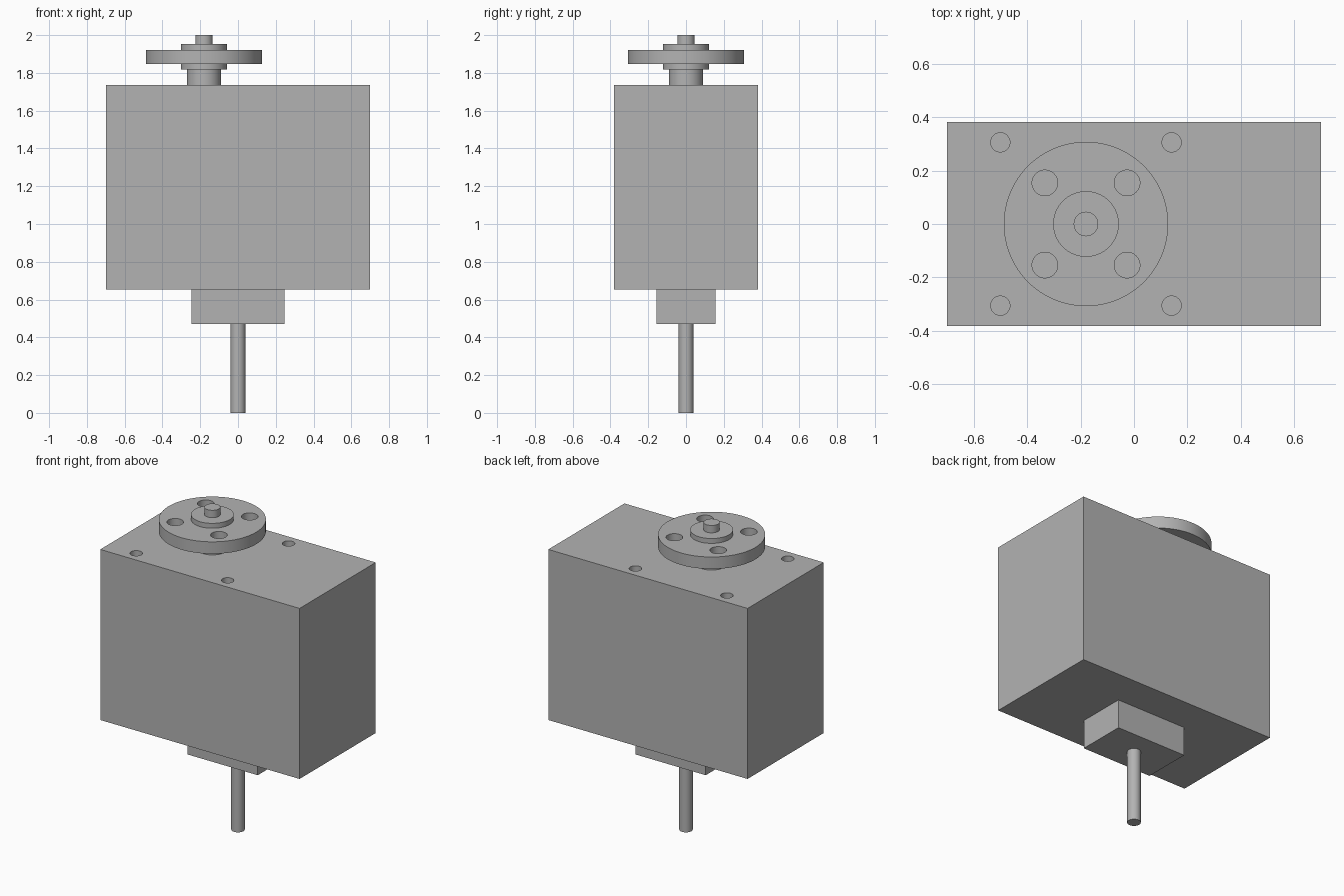
import bpy
import math

if "Cube" in bpy.data.objects:
    bpy.data.objects.remove(bpy.data.objects["Cube"], do_unlink=True)

# Single plain grey for the whole unit
GREY = (0.45, 0.45, 0.45, 1.0)
grey = bpy.data.materials.new("plain_grey")
grey.use_nodes = True
grey.diffuse_color = GREY
grey.node_tree.nodes["Principled BSDF"].inputs["Base Color"].default_value = GREY

AXLE_X = -0.18


def finish(obj, name):
    obj.name = name
    obj.data.name = name
    obj.data.materials.append(grey)
    return obj


def box(name, width, depth, z0, z1):
    bpy.ops.mesh.primitive_cube_add(size=1, location=(0, 0, (z0 + z1) / 2))
    obj = bpy.context.object
    obj.scale = (width, depth, z1 - z0)
    bpy.ops.object.transform_apply(location=False, rotation=False, scale=True)
    return finish(obj, name)


def cylinder(name, radius, z0, z1, x=0, y=0, sides=64):
    bpy.ops.mesh.primitive_cylinder_add(
        vertices=sides, radius=radius, depth=z1 - z0, location=(x, y, (z0 + z1) / 2))
    obj = finish(bpy.context.object, name)
    bpy.ops.object.shade_smooth_by_angle(angle=math.radians(30))
    return obj


def drill(target, centres, radius, z0, z1):
    """Cut one round hole at every centre."""
    for x, y in centres:
        cutter = cylinder("hole_cutter", radius, z0, z1, x, y, 48)
        cutter.hide_render = True
        bpy.context.view_layer.objects.active = target
        mod = target.modifiers.new("hole", 'BOOLEAN')
        mod.operation = 'DIFFERENCE'
        mod.solver = 'EXACT'
        mod.object = cutter
        bpy.ops.object.modifier_apply(modifier=mod.name)
        bpy.data.objects.remove(cutter, do_unlink=True)
    bpy.ops.object.select_all(action='DESELECT')
    target.select_set(True)
    bpy.context.view_layer.objects.active = target
    bpy.ops.object.shade_smooth_by_angle(angle=math.radians(30))


def corners(x, dx, dy):
    return [(x + sx * dx, sy * dy) for sx in (-1, 1) for sy in (-1, 1)]


# Gearbox housing with four blind mounting holes around the axle
housing = box("housing", 1.40, 0.764, 0.654, 1.737)
drill(housing, corners(AXLE_X, 0.321, 0.306), 0.036, 1.50, 1.80)

# Block and rod beneath the housing
box("lower_block", 0.494, 0.31, 0.47, 0.654)
cylinder("lower_rod", 0.039, 0, 0.47)

# Stepped output axle
cylinder("axle_collar", 0.09, 1.737, 1.817, AXLE_X)
cylinder("lower_hub", 0.123, 1.817, 1.846, AXLE_X)
cylinder("upper_hub", 0.123, 1.922, 1.953, AXLE_X)
cylinder("axle_tip", 0.046, 1.953, 2.0, AXLE_X)

# Output disc with four through holes
disc = cylinder("output_disc", 0.308, 1.846, 1.922, AXLE_X, sides=96)
drill(disc, corners(AXLE_X, 0.154, 0.154), 0.048, 1.80, 1.97)
